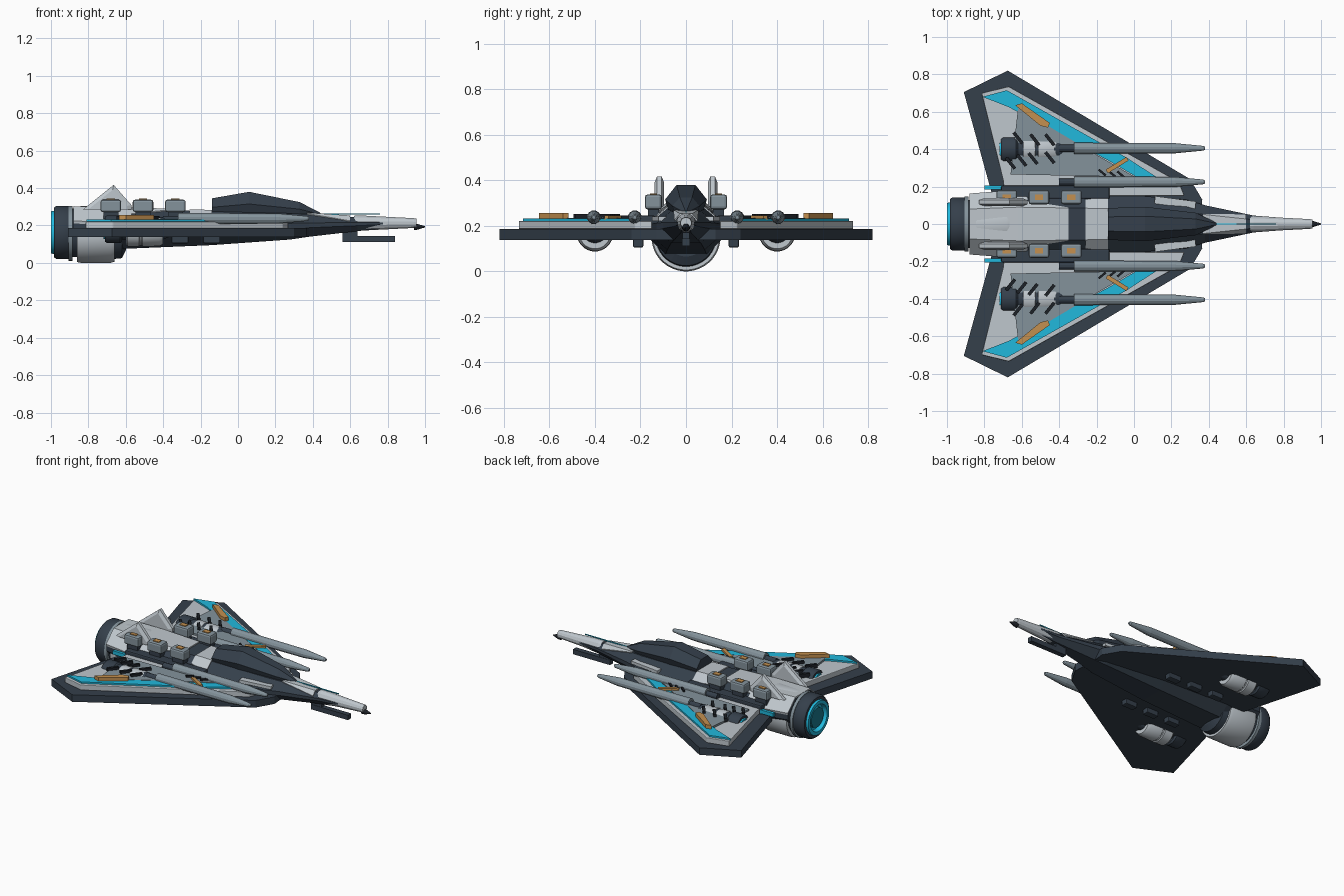
import bpy, bmesh, math
from mathutils import Matrix, Vector


def mat(name, r, g, b):
    m = bpy.data.materials.new(name)
    m.diffuse_color = (r, g, b, 1)
    return m


DARK = mat("slate", 0.035, 0.05, 0.07)
BLACK = mat("black", 0.012, 0.015, 0.02)
LIGHT = mat("pale_grey", 0.52, 0.57, 0.61)
MID = mat("mid_grey", 0.23, 0.29, 0.33)
CYAN = mat("cyan", 0.015, 0.48, 0.72)
ORANGE = mat("amber", 0.55, 0.28, 0.08)


def finish(name, bm, m, bevel=0):
    bmesh.ops.recalc_face_normals(bm, faces=bm.faces)
    me = bpy.data.meshes.new(name)
    bm.to_mesh(me)
    bm.free()
    me.materials.append(m)
    ob = bpy.data.objects.new(name, me)
    bpy.context.collection.objects.link(ob)
    if bevel:
        b = ob.modifiers.new("bevel", 'BEVEL')
        b.width, b.segments = bevel, 2
    return ob


def loft(name, rings, m, bevel=0):
    """Skin a list of equal-length point rings and cap both ends."""
    bm = bmesh.new()
    vs = [[bm.verts.new(p) for p in r] for r in rings]
    n = len(vs[0])
    for a, b in zip(vs, vs[1:]):
        for i in range(n):
            bm.faces.new((a[i], a[(i + 1) % n], b[(i + 1) % n], b[i]))
    bm.faces.new(vs[0])
    bm.faces.new(vs[-1])
    return finish(name, bm, m, bevel)


def plate(name, pts, z0, z1, m, s=1, bevel=0):
    return loft(name, [[(x, s * y, z) for x, y in pts] for z in (z0, z1)], m, bevel)


def box(name, c, size, m, yaw=0, bevel=0):
    bm = bmesh.new()
    bmesh.ops.create_cube(bm, size=1, matrix=Matrix.Translation(c)
                          @ Matrix.Rotation(yaw, 4, 'Z') @ Matrix.Diagonal((*size, 1)))
    return finish(name, bm, m, bevel)


def lathe(name, prof, y, z, m, n=24):
    """Round part along x from (x, radius) pairs."""
    ring = [2 * math.pi * (i + 0.5) / n for i in range(n)]
    ob = loft(name, [[(x, y + r * math.cos(a), z + r * math.sin(a)) for a in ring]
                     for x, r in prof], m)
    if n > 12:
        for p in ob.data.polygons:
            p.use_smooth = len(p.vertices) == 4 and abs(p.normal.x) < 0.6
    return ob


# Fuselage: x, half width, bottom z, top z
HULL = [(-0.88, 0.16, 0.10, 0.295), (-0.62, 0.18, 0.075, 0.29), (-0.14, 0.165, 0.095, 0.275),
        (0.28, 0.13, 0.125, 0.265), (0.38, 0.1, 0.14, 0.26), (0.64, 0.045, 0.17, 0.243),
        (0.9, 0.025, 0.197, 0.232)]


def section(x):
    for a, b in zip(HULL, HULL[1:]):
        if x <= b[0]:
            t = (x - a[0]) / (b[0] - a[0])
            return [p + (q - p) * t for p, q in zip(a, b)][1:]


def hull_ring(x):
    w, b, t = section(x)
    h = t - b
    half = [(0.5 * w, t), (w, b + 0.62 * h), (w, b + 0.4 * h), (0.5 * w, b)]
    return [(x, y, z) for y, z in half] + [(x, -y, z) for y, z in reversed(half)]


loft("fuselage", [hull_ring(r[0]) for r in HULL], DARK)


# Pale armour laid over the top of the fuselage
def armour(name, x0, x1, f0, f1):
    rings = []
    for x in sorted([x0, x1] + [r[0] for r in HULL if x0 < r[0] < x1]):
        f = f0 + (f1 - f0) * (x - x0) / (x1 - x0)
        w, b, t = section(x)
        top = min(f, 0.5) * w
        drop = 0.38 * (t - b) * max(0, f - 0.5) / 0.5
        rings.append([(x, top, t + 0.008), (x, f * w + .003, t - drop + 0.004),
                      (x, f * w, t - drop - 0.01), (x, -f * w, t - drop - 0.01),
                      (x, -f * w - .003, t - drop + 0.004), (x, -top, t + 0.008)])
    loft(name, rings, LIGHT)


armour("rear_armour", -0.88, -0.57, 1.0, 1.0)
armour("spine_armour", -0.57, -0.35, 0.68, 0.5)
armour("collar_armour", -0.26, -0.14, 0.75, 0.9)
armour("nose_armour", 0.37, 0.6, 0.5, 0.9)

# Canopy: x, half width, base z, top z
loft("canopy", [[(x, w * .75, b), (x, w, (b + t) / 2), (x, w * .45, t),
                 (x, -w * .45, t), (x, -w, (b + t) / 2), (x, -w * .75, b)]
                for x, w, b, t in [(-0.14, .085, .25, .345), (0.06, .092, .25, .38),
                                   (0.33, .06, .25, .325), (0.44, .008, .25, .268)]], DARK)

# Nose, probe, chin gun
lathe("nose_sleeve", [(0.62, 0.04), (0.64, 0.043), (0.94, 0.027), (0.955, 0.024)], 0, 0.213, LIGHT, 12)
lathe("nose_tip", [(0.94, 0.018), (0.96, 0.016), (1.0, 0.003)], 0, 0.193, BLACK, 12)
box("chin_gun", (0.70, 0, 0.128), (0.28, 0.034, 0.033), DARK)
box("chin_gun_mount", (0.60, 0, 0.15), (0.08, 0.03, 0.05), DARK)
box("antenna", (0.445, 0, 0.262), (0.63, 0.005, 0.006), CYAN)

# Main engine
lathe("main_nacelle", [(-0.86, 0.148), (-0.84, 0.152), (-0.68, 0.152), (-0.66, 0.146)], 0, 0.152, LIGHT, 40)
lathe("nacelle_collar", [(-0.67, 0.135), (-0.62, 0.13), (-0.6, 0.09)], 0, 0.155, DARK, 40)
lathe("engine_neck", [(-0.9, 0.13), (-0.85, 0.13)], 0, 0.16, DARK, 40)
lathe("engine_flange", [(-0.905, 0.148), (-0.885, 0.148)], 0, 0.158, MID, 40)
lathe("engine_bell", [(-0.965, 0.09), (-0.985, 0.095), (-0.985, 0.133), (-0.97, 0.143), (-0.91, 0.143),
                      (-0.89, 0.135)], 0, 0.163, DARK, 40)
lathe("engine_glow_ring", [(-0.97, 0.085), (-1.0, 0.09), (-1.0, 0.113), (-0.97, 0.118)], 0, 0.163, CYAN, 40)
lathe("engine_core", [(-0.99, 0.065), (-0.96, 0.07)], 0, 0.163, mat("teal", 0.01, 0.2, 0.28), 40)

for s, side in ((1, "left"), (-1, "right")):
    # Wing layers
    plate(side + "_wing", [(-0.72, 0.05), (-0.765, 0.18), (-0.91, 0.705), (-0.675, 0.82), (0.30, 0.24),
                           (0.365, 0.13), (0.36, 0.05)], 0.138, 0.186, DARK, s)
    plate(side + "_wing_panel", [(-0.69, 0.15), (-0.70, 0.235), (-0.815, 0.70), (-0.67, 0.735),
                                 (0.24, 0.225), (0.27, 0.15)], 0.186, 0.221, LIGHT, s, 0.004)
    plate(side + "_wing_stripe", [(-0.81, 0.68), (-0.68, 0.715), (-0.04, 0.355), (0.2, 0.2), (0.1, 0.2),
                                  (-0.12, 0.33), (-0.67, 0.625)], 0.215, 0.232, CYAN, s)
    plate(side + "_wing_inlay", [(-0.66, 0.265), (-0.62, 0.62), (-0.20, 0.37), (0.06, 0.22),
                                 (-0.17, 0.255)], 0.215, 0.234, MID, s)
    plate(side + "_outer_marker", [(-0.635, 0.635), (-0.6, 0.645), (-0.45, 0.54), (-0.46, 0.515),
                                   (-0.5, 0.525)], 0.225, 0.257, ORANGE, s)
    box(side + "_inner_marker", (-0.09, s * 0.315, 0.235), (0.13, 0.022, 0.02), ORANGE, s * 0.55)

    # Wing root blocks and vents
    box(side + "_root_fairing", (-0.42, s * 0.17, 0.215), (0.58, 0.07, 0.06), DARK, 0, 0.008)
    box(side + "_root_light", (-0.75, s * 0.195, 0.205), (0.1, 0.02, 0.025), CYAN)
    box(side + "_cheek_panel", (0.22, s * 0.115, 0.232), (0.22, 0.04, 0.02), LIGHT, -s * 0.13)

    # Underwing pods
    for i in range(3):
        box(f"{side}_belly_block_{i}", (-0.48 + 0.17 * i, s * 0.21, 0.125), (0.09, 0.045, 0.04), DARK, 0, 0.006)

    # Wing engine
    y = s * 0.4
    lathe(side + "_wing_engine", [(-0.60, 0.07), (-0.59, 0.08), (-0.53, 0.08), (-0.525, 0.074),
                                  (-0.515, 0.074), (-0.51, 0.08), (-0.42, 0.078), (-0.40, 0.068)],
          y, 0.167, LIGHT)
    lathe(side + "_wing_engine_core", [(-0.64, 0.06), (-0.40, 0.06), (-0.365, 0.045)], y, 0.185, DARK)
    lathe(side + "_wing_nozzle", [(-0.71, 0.068), (-0.70, 0.075), (-0.63, 0.075), (-0.62, 0.065)], y, 0.18, DARK)
    lathe(side + "_wing_engine_glow", [(-0.72, 0.052), (-0.70, 0.055)], y, 0.18, CYAN)

    # Black struts crossing the wing engine and cannon roots
    for i, (x, dy) in enumerate([(-0.66, -0.075), (-0.60, -0.06), (-0.54, -0.05), (-0.62, 0.06),
                                 (-0.53, 0.05), (-0.45, 0.05), (-0.45, -0.045)]):
        box(f"{side}_strut_{i}", (x, y + s * dy, 0.238), (0.075, 0.018, 0.026), BLACK, -s * 0.9)
    for i in range(3):
        box(f"{side}_vent_{i}", (-0.17 + 0.05 * i, s * (0.275 - 0.005 * i), 0.235), (0.05, 0.012, 0.02),
            BLACK, -s * 0.7)

    # Cannons
    for tag, cy in (("outer", 0.405), ("inner", 0.225)):
        lathe(f"{side}_{tag}_cannon", [(-0.32, 0.031), (0.22, 0.028), (0.37, 0.013), (0.38, 0.008)],
              s * cy, 0.237, MID, 12)
        lathe(f"{side}_{tag}_cannon_breech", [(-0.4, 0.02), (-0.31, 0.02)], s * cy, 0.232, DARK, 12)

    # Tail fin, thin at the edges
    fin = [(-0.83, 0.285), (-0.665, 0.417), (-0.57, 0.31), (-0.57, 0.285)]
    loft(side + "_tail_fin", [[(-0.69 + (x + 0.69) * k, s * 0.117 + d, 0.285 + (z - 0.285) * k)
                               for x, z in fin]
                              for d, k in ((-0.021, 0.8), (-0.01, 1), (0.01, 1), (0.021, 0.8))], LIGHT)

    # Dorsal boxes with amber caps
    for i, x in enumerate((-0.68, -0.508, -0.335)):
        box(f"{side}_dorsal_box_{i}", (x, s * 0.143, 0.305), (0.11, 0.075, 0.066), MID, 0, 0.012)
        box(f"{side}_dorsal_foot_{i}", (x, s * 0.143, 0.26), (0.08, 0.05, 0.05), DARK)
        box(f"{side}_dorsal_cap_{i}", (x, s * 0.143, 0.338), (0.045, 0.032, 0.01), ORANGE)
